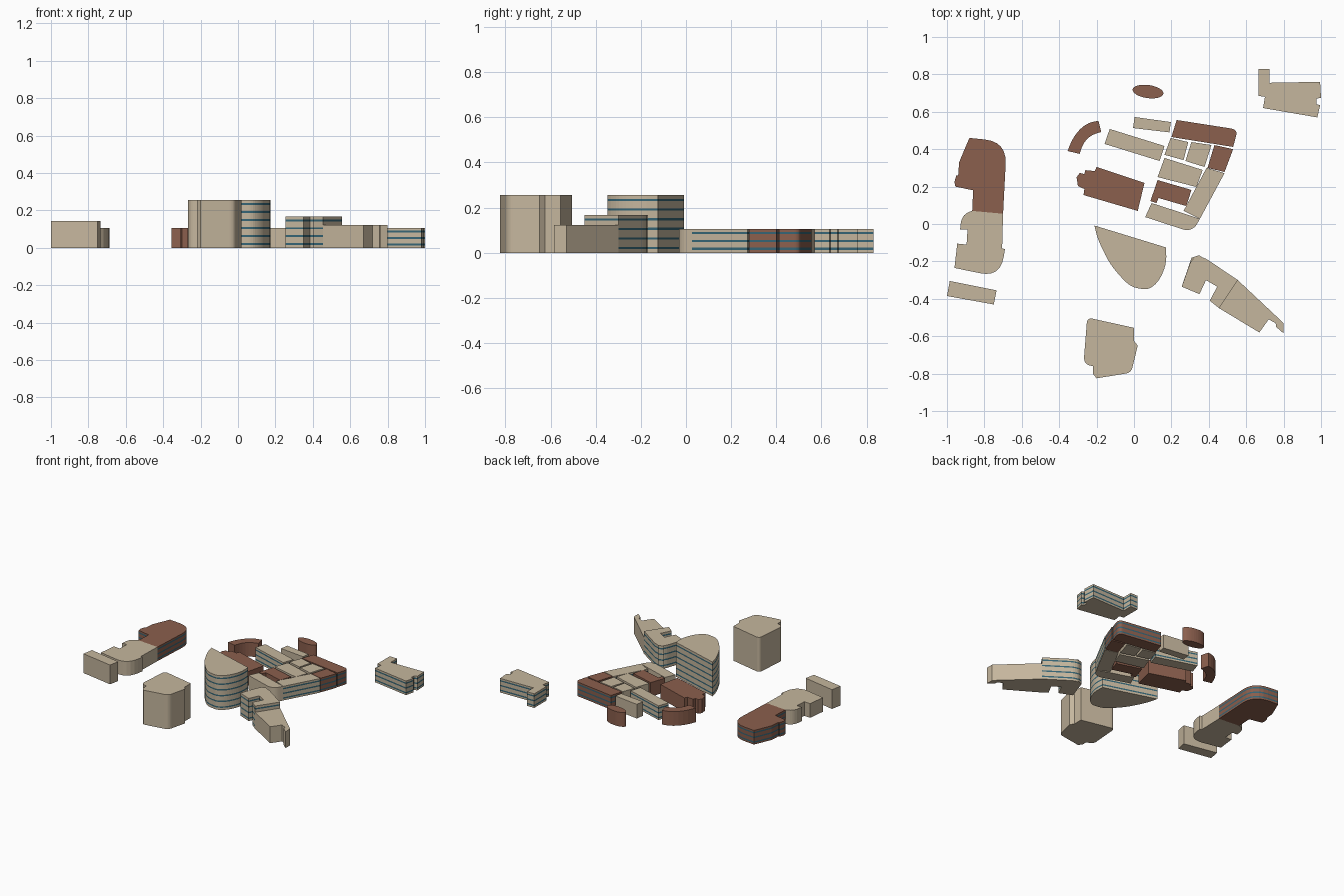
import bpy, bmesh
from math import sin, cos, radians, pi
from mathutils import Vector

if "Cube" in bpy.data.objects:
    bpy.data.objects.remove(bpy.data.objects["Cube"])


def material(name, rgb):
    m = bpy.data.materials.new(name)
    m.diffuse_color = (*rgb, 1)
    m.use_nodes = True
    m.node_tree.nodes["Principled BSDF"].inputs["Base Color"].default_value = m.diffuse_color
    return m


TAN = material("tan_stone", (0.56, 0.47, 0.34))
BROWN = material("brown_brick", (0.26, 0.115, 0.075))
GLASS = material("window_band", (0.035, 0.13, 0.18))
LOW, BAND = 0.105, 0.010


def rounded(points):
    """Outline from (x, y) corners; a third value is the length trimmed off for a round corner."""
    out, n = [], len(points)
    for i, p in enumerate(points):
        c = Vector(p[:2])
        if len(p) == 2:
            out.append(c)
            continue
        a = c + (Vector(points[i - 1][:2]) - c).normalized() * p[2]
        b = c + (Vector(points[(i + 1) % n][:2]) - c).normalized() * p[2]
        for k in range(7):
            t = k / 6
            out.append(a * (1 - t) ** 2 + c * 2 * t * (1 - t) + b * t * t)
    return out


def spline(points, steps=4):
    """Smooth open curve through the points."""
    p = [Vector(q) for q in points]
    p = [2 * p[0] - p[1]] + p + [2 * p[-1] - p[-2]]
    out = []
    for a, b, c, d in zip(p, p[1:], p[2:], p[3:]):
        for k in range(steps):
            t = k / steps
            out.append(0.5 * (2 * b + (c - a) * t + (2 * a - 5 * b + 4 * c - d) * t * t
                              + (3 * b - a - 3 * c + d) * t ** 3))
    return out + [p[-2]]


def building(name, outline, mat=TAN, h=LOW, floors=0):
    """Extruded footprint; each floor gets a window band round the walls."""
    zs = [0]
    for i in range(floors):
        mid = h * (i + 0.5) / floors
        zs += [mid - BAND / 2, mid + BAND / 2]
    zs.append(h)
    bm = bmesh.new()
    rings = [[bm.verts.new((p[0], p[1], z)) for p in outline] for z in zs]
    n = len(outline)
    for k, (lo, hi) in enumerate(zip(rings, rings[1:])):
        for i in range(n):
            j = (i + 1) % n
            bm.faces.new((lo[i], lo[j], hi[j], hi[i])).material_index = k % 2
    bm.faces.new(rings[0])
    bm.faces.new(rings[-1])
    bmesh.ops.recalc_face_normals(bm, faces=bm.faces)
    me = bpy.data.meshes.new(name)
    bm.to_mesh(me)
    bm.free()
    me.materials.append(mat)
    me.materials.append(GLASS)
    ob = bpy.data.objects.new(name, me)
    bpy.context.collection.objects.link(ob)
    return ob


# West row: brick hall, stone annex, detached strip
building("west_brick_hall", rounded([
    (-.88, .46), (-.68, .44, .12), (-.70, .055), (-.865, .07), (-.86, .18), (-.955, .20),
    (-.96, .225), (-.95, .26), (-.94, .26), (-.935, .33), (-.91, .39)]), BROWN, floors=3)
building("west_stone_annex", rounded([
    (-.865, .07), (-.70, .055), (-.705, -.13), (-.69, -.135), (-.715, -.285, .11), (-.96, -.235),
    (-.945, -.105), (-.895, -.11), (-.89, -.03), (-.93, -.03), (-.92, .06, .06)]))
building("west_strip", [(-.985, -.305), (-.735, -.355), (-.75, -.43), (-1.0, -.385)], h=0.143)

# South tower
building("south_tower", rounded([
    (-.25, -.50, .03), (0, -.555), (.0, -.625), (.02, -.65), (-.015, -.795, .03), (-.20, -.825),
    (-.22, -.80), (-.22, -.76), (-.27, -.75, .04)]), h=0.255)

# Curved banded tower
building("curved_tower", spline([
    (.17, -.125), (.172, -.19), (.158, -.25), (.125, -.31), (.08, -.345), (.03, -.345),
    (-.025, -.325), (-.09, -.26), (-.14, -.19), (-.19, -.085), (-.212, -.008)]),
    h=0.255, floors=6)

# South-east wing in two heights
building("east_wing_tall", rounded([
    (.355, -.165, .05), (.555, -.30), (.455, -.45), (.405, -.41), (.445, -.335), (.385, -.30),
    (.35, -.375), (.255, -.335), (.31, -.18, .04)]), h=0.168, floors=4)
building("east_wing_low", [
    (.555, -.30), (.80, -.53), (.80, -.585), (.76, -.55), (.757, -.53), (.72, -.51),
    (.67, -.58), (.455, -.45)], h=0.122)

# North-east building
building("north_east_block", [
    (.665, .83), (.725, .83), (.725, .755), (.995, .76), (1.0, .675), (.977, .67), (.977, .64),
    (.995, .635), (.98, .57), (.69, .62), (.70, .68), (.665, .685)], floors=3)

# Oval pavilion
tilt = radians(-8)
building("oval_pavilion", [
    (.075 + .083 * cos(a) * cos(tilt) - .035 * sin(a) * sin(tilt),
     .708 + .083 * cos(a) * sin(tilt) + .035 * sin(a) * cos(tilt))
    for a in (2 * pi * k / 32 for k in range(32))], BROWN)

# Crescent building
building("crescent", spline([(-.355, .39), (-.33, .45), (-.29, .505), (-.24, .54), (-.19, .552)], 2)
         + spline([(-.175, .492), (-.22, .477), (-.255, .45), (-.277, .415), (-.29, .375)], 2), BROWN)

# North bars and the large brick block
building("long_bar", [(-.13, .508), (.163, .417), (.137, .337), (-.157, .428)], floors=3)
building("short_bar", [(.003, .572), (.197, .545), (.19, .49), (-.005, .513)])
building("brick_block", [
    (-.20, .305), (.056, .22), (.02, .07), (-.27, .155), (-.265, .187), (-.30, .203),
    (-.307, .25), (-.29, .273), (-.265, .267), (-.26, .288), (-.21, .283)], BROWN)

# Courtyard quarter: banded outer buildings
building("quarter_north", rounded([(.228, .556), (.555, .505, .035), (.53, .412), (.20, .465)]),
         BROWN, floors=3)
building("quarter_east_brick", [(.43, .422), (.53, .40), (.484, .278), (.393, .30)], BROWN, floors=3)
building("quarter_east_stone", [(.388, .30), (.484, .272), (.352, .027), (.265, .07)], floors=3)
building("quarter_south", rounded([
    (.094, .112), (.255, .06), (.352, .027), (.315, -.04, .05), (.265, -.03), (.06, .037)]))

# Courtyard quarter: inner buildings
building("inner_north_west", [(.196, .46), (.29, .438), (.265, .342), (.163, .37)])
building("inner_north_east", [(.307, .438), (.414, .422), (.377, .305), (.275, .337)])
building("inner_middle", [(.163, .353), (.367, .289), (.334, .198), (.126, .251)])
building("inner_brick", [(.126, .235), (.307, .182), (.28, .096), (.131, .139), (.12, .112),
                         (.088, .123)], BROWN)
